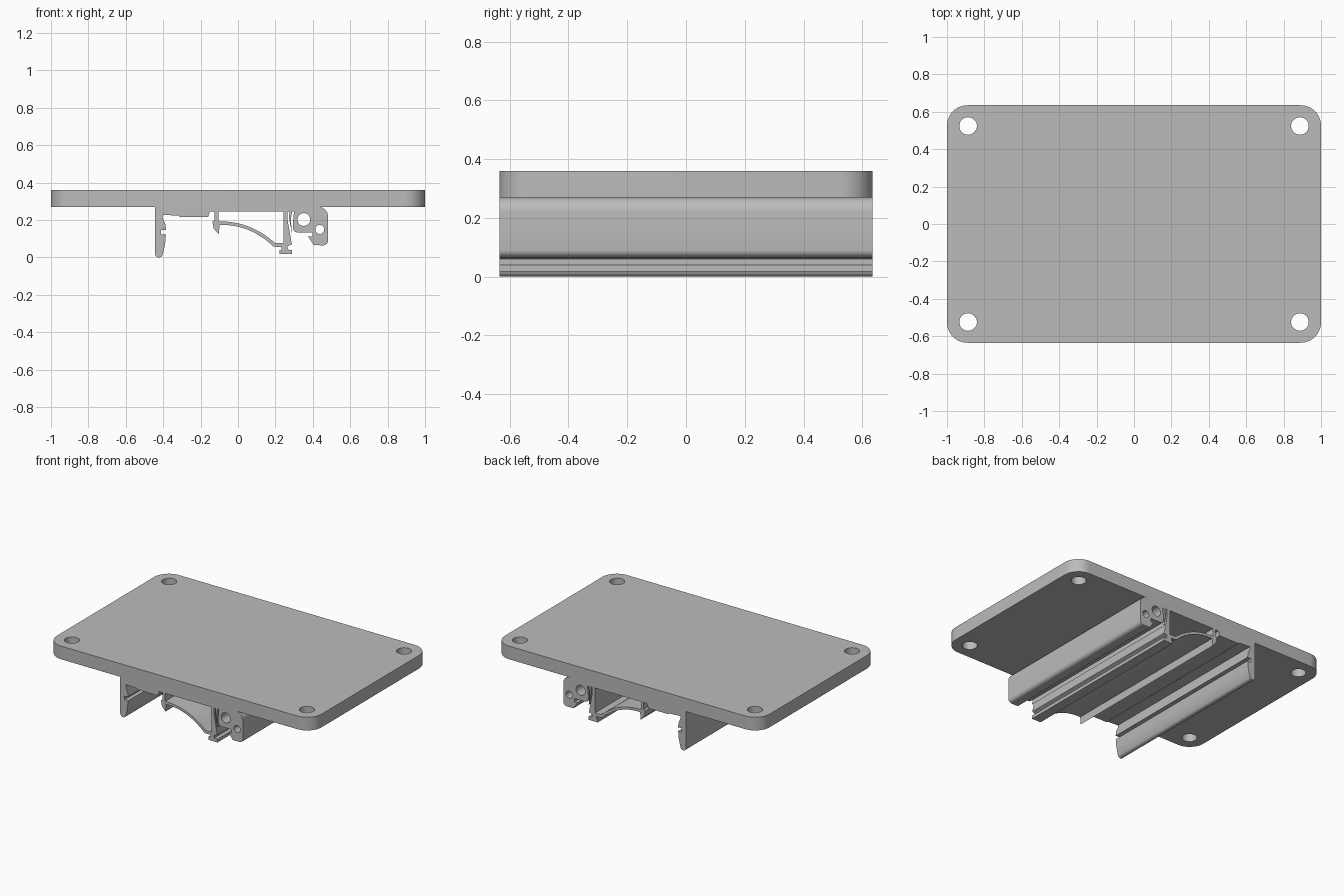
import bpy
import bmesh
from math import sin, cos, pi, radians

cube = bpy.data.objects.get("Cube")
if cube:
    bpy.data.objects.remove(cube, do_unlink=True)

LENGTH, WIDTH = 1.27, 2.0
PLATE_BOTTOM, PLATE_TOP = 0.27, 0.36

grey = bpy.data.materials.new("plain grey")
grey.use_nodes = True
colour = (0.5, 0.5, 0.5, 1)
grey.diffuse_color = colour
grey.node_tree.nodes["Principled BSDF"].inputs["Base Color"].default_value = colour


def arc(cx, cy, r, start, end, steps=8):
    """Points along an arc, angles in degrees."""
    angles = [radians(start + (end - start) * i / steps) for i in range(steps + 1)]
    return [(cx + r * cos(a), cy + r * sin(a)) for a in angles]


def circle(cx, cy, r, steps=32):
    return arc(cx, cy, r, 0, 360, steps)[:-1]


def bezier(p0, p1, p2, steps=14):
    """Points along a quadratic curve."""
    pts = []
    for i in range(steps + 1):
        t = i / steps
        pts.append(tuple((1 - t) ** 2 * a + 2 * t * (1 - t) * b + t * t * c
                         for a, b, c in zip(p0, p1, p2)))
    return pts


def extrude(name, loops, depth, upright=True, z=0):
    """Fill the first loop, cut the others as holes, and extrude it."""
    curve = bpy.data.curves.new(name + "_outline", "CURVE")
    curve.dimensions = "2D"
    curve.fill_mode = "BOTH"
    curve.extrude = depth / 2
    for loop in loops:
        spline = curve.splines.new("POLY")
        spline.points.add(len(loop) - 1)
        for point, (x, y) in zip(spline.points, loop):
            point.co = (x, y, 0, 1)
        spline.use_cyclic_u = True
    temp = bpy.data.objects.new(name + "_temp", curve)
    bpy.context.collection.objects.link(temp)
    graph = bpy.context.evaluated_depsgraph_get()
    mesh = bpy.data.meshes.new_from_object(temp.evaluated_get(graph))
    bpy.data.objects.remove(temp, do_unlink=True)

    bm = bmesh.new()
    bm.from_mesh(mesh)
    bmesh.ops.remove_doubles(bm, verts=bm.verts, dist=0.0001)
    bmesh.ops.recalc_face_normals(bm, faces=bm.faces)
    bm.to_mesh(mesh)
    bm.free()
    mesh.materials.clear()
    mesh.materials.append(grey)

    obj = bpy.data.objects.new(name, mesh)
    bpy.context.collection.objects.link(obj)
    obj.location.z = z
    if upright:
        obj.rotation_euler.x = pi / 2
    bpy.ops.object.select_all(action="DESELECT")
    obj.select_set(True)
    bpy.context.view_layer.objects.active = obj
    bpy.ops.object.shade_smooth_by_angle(angle=radians(30))
    return obj


# Mounting plate with rounded corners and four screw holes
R = 0.11
cx, cy = WIDTH / 2 - R, LENGTH / 2 - R
corners = [(cx, cy), (-cx, cy), (-cx, -cy), (cx, -cy)]
outline = [p for i, (x, y) in enumerate(corners)
           for p in arc(x, y, R, 90 * i, 90 * i + 90, 12)]
holes = [circle(sx * 0.887, sy * 0.524, 0.047) for sx in (-1, 1) for sy in (-1, 1)]
extrude("mounting_plate", [outline] + holes, PLATE_TOP - PLATE_BOTTOM,
        upright=False, z=(PLATE_TOP + PLATE_BOTTOM) / 2)

# Fixed leg with a grooved inner face, joined to the stepped base strip
leg = [(-0.445, PLATE_BOTTOM), (-0.445, 0.02)]
leg += arc(-0.423, 0.022, 0.022, 180, 330)
leg += [(-0.39, 0.07), (-0.385, 0.122), (-0.412, 0.122), (-0.412, 0.147),
        (-0.385, 0.147), (-0.387, 0.175), (-0.403, 0.212), (-0.403, 0.228),
        (-0.32, 0.224), (-0.312, 0.217), (-0.16, 0.217), (-0.15, 0.247),
        (0.3, 0.247), (0.3, PLATE_BOTTOM)]
extrude("fixed_leg_and_base", [leg], LENGTH)

# Spring clip: barbed stem, curved band and latch foot
clip = [(-0.125, 0.247), (-0.125, 0.2), (-0.137, 0.192), (-0.13, 0.155),
        (-0.103, 0.124), (-0.098, 0.174)]
clip += bezier((-0.07, 0.174), (0.075, 0.168), (0.19, 0.058))
clip += [(0.232, 0.055), (0.232, 0.04), (0.222, 0.04), (0.222, 0.018),
         (0.29, 0.018), (0.29, 0.04), (0.265, 0.042), (0.265, 0.06),
         (0.288, 0.07), (0.265, 0.2), (0.265, 0.247), (0.243, 0.247),
         (0.243, 0.077), (0.2, 0.077)]
clip += bezier((0.195, 0.08), (0.075, 0.185), (-0.07, 0.192))
clip += [(-0.105, 0.194), (-0.105, 0.247)]
extrude("spring_clip", [clip], LENGTH)

# Small strut beside the latch foot
extrude("latch_strut", [[(0.275, 0.247), (0.273, 0.21), (0.29, 0.12),
                         (0.282, 0.2), (0.29, 0.247)]], LENGTH)

# Side block with two lengthwise bores and an inward lip
block = [(0.3, PLATE_BOTTOM), (0.3, 0.247), (0.293, 0.18), (0.293, 0.155)]
block += arc(0.318, 0.158, 0.024, 180, 270, 5)
block += [(0.397, 0.134), (0.397, 0.112), (0.374, 0.112), (0.405, 0.066)]
block += arc(0.456, 0.09, 0.025, 270, 360, 6)
block += arc(0.431, 0.22, 0.05, 0, 90, 8)
extrude("side_block", [block, circle(0.352, 0.203, 0.034), circle(0.437, 0.15, 0.024)],
        LENGTH)
